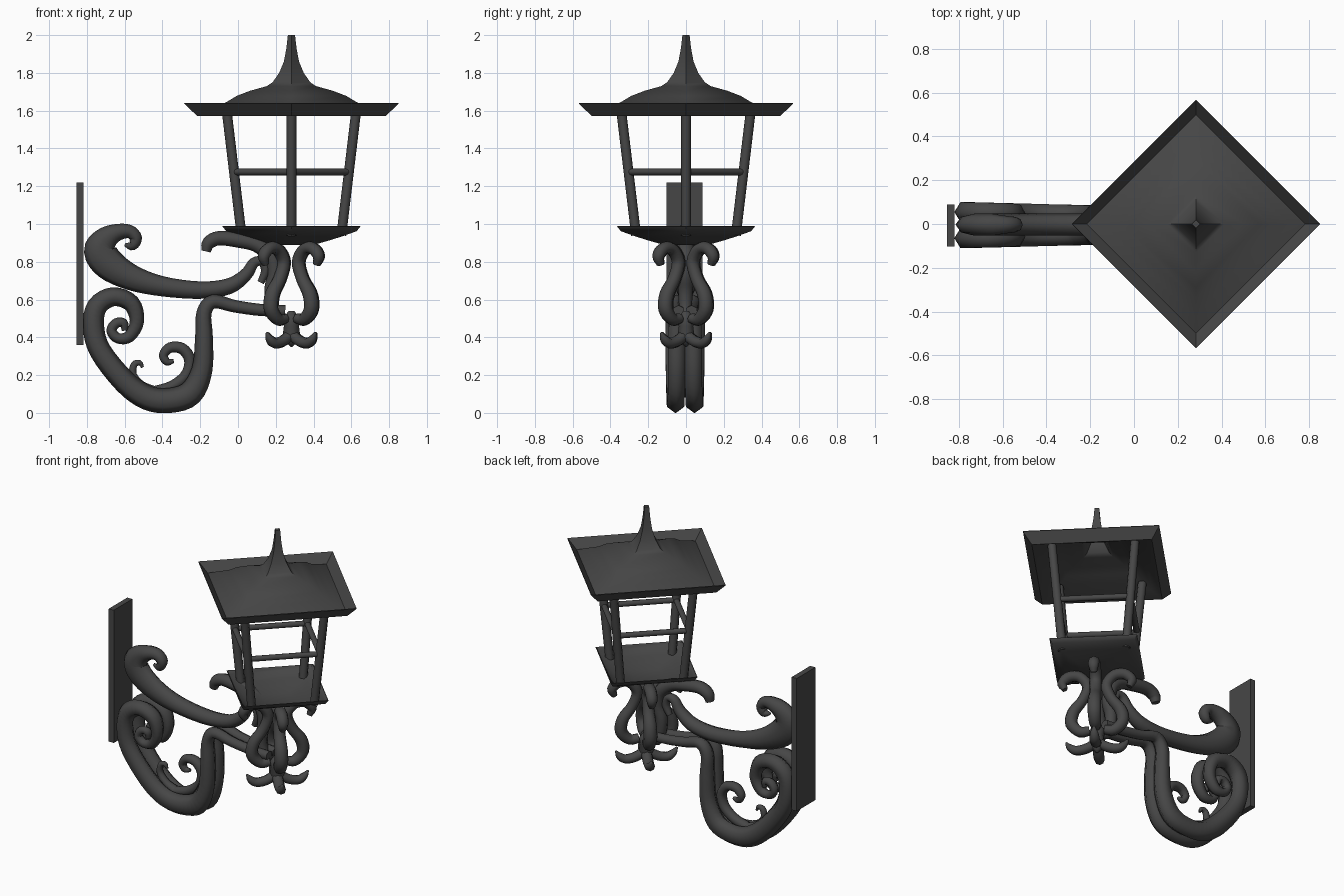
import bpy, bmesh, math
from mathutils import Vector, Matrix

if "Cube" in bpy.data.objects:
    bpy.data.objects.remove(bpy.data.objects["Cube"])

iron = bpy.data.materials.new("dark_iron")
iron.diffuse_color = (0.062, 0.062, 0.062, 1)
iron.use_nodes = True
iron.node_tree.nodes["Principled BSDF"].inputs["Base Color"].default_value = iron.diffuse_color
LX = 0.283  # lantern axis


def finish(name, bm, angle=40):
    bmesh.ops.recalc_face_normals(bm, faces=bm.faces)
    me = bpy.data.meshes.new(name)
    bm.to_mesh(me)
    bm.free()
    me.materials.append(iron)
    ob = bpy.data.objects.new(name, me)
    bpy.context.collection.objects.link(ob)
    bpy.ops.object.select_all(action='DESELECT')
    ob.select_set(True)
    bpy.context.view_layer.objects.active = ob
    bpy.ops.object.shade_smooth_by_angle(angle=math.radians(angle))
    return ob


def bridge(bm, rings):
    """Skin a list of vertex rings and cap both ends."""
    n = len(rings[0])
    for a, b in zip(rings, rings[1:]):
        for i in range(n):
            bm.faces.new((a[i], a[(i + 1) % n], b[(i + 1) % n], b[i]))
    bm.faces.new(rings[0])
    bm.faces.new(rings[-1][::-1])


def lathe(name, profile, sides, angle=40):
    bm = bmesh.new()
    rings = [[bm.verts.new((LX + r * math.cos(2 * math.pi * i / sides),
                            r * math.sin(2 * math.pi * i / sides), z))
              for i in range(sides)] for r, z in profile]
    bridge(bm, rings)
    return finish(name, bm, angle)


def smooth_path(pts, steps):
    """Catmull-Rom through (u, z, radius) points."""
    p = [Vector(q) for q in pts]
    p = [2 * p[0] - p[1]] + p + [2 * p[-1] - p[-2]]
    out = []
    for i in range(1, len(p) - 2):
        a, b, c, d = p[i - 1:i + 3]
        for s in range(steps):
            t = s / steps
            out.append(0.5 * (2 * b + (c - a) * t + (2 * a - 5 * b + 4 * c - d) * t * t
                              + (3 * b - a - 3 * c + d) * t ** 3))
    return out + [p[-2]]


def scroll(name, pts, side=lambda x: -0.003, turn=None, sides=8, steps=4, flat=0.05):
    """Tapered tube in the xz plane, optionally turned round the lantern axis."""
    bm = bmesh.new()
    path = smooth_path(pts, steps)
    rings = []
    for i, q in enumerate(path):
        d = path[min(i + 1, len(path) - 1)] - path[max(i - 1, 0)]
        n = Vector((-d.y, d.x)).normalized()
        r = max(q.z, 0.004)
        ry = min(1.08 * r, flat)
        ring = []
        for k in range(sides):
            a = 2 * math.pi * k / sides
            c = r * math.cos(a)
            ring.append(bm.verts.new((q.x + n.x * c, side(q.x) + ry * math.sin(a),
                                      q.y + n.y * c)))
        rings.append(ring)
    bridge(bm, rings)
    if turn is not None:
        bmesh.ops.transform(bm, verts=bm.verts, matrix=Matrix.Translation((LX, 0, 0))
                            @ Matrix.Rotation(turn, 4, 'Z'))
    return finish(name, bm, 75)


def rod(name, a, b, r, sides=8):
    a, b = Vector(a), Vector(b)
    bm = bmesh.new()
    bmesh.ops.create_cone(bm, cap_ends=True, segments=sides, radius1=r, radius2=r,
                          depth=(b - a).length)
    m = Matrix.Translation((a + b) / 2) @ (b - a).to_track_quat('Z', 'Y').to_matrix().to_4x4()
    bmesh.ops.transform(bm, verts=bm.verts, matrix=m)
    return finish(name, bm, 50)


# Wall plate
bm = bmesh.new()
bmesh.ops.create_cube(bm, size=1)
bmesh.ops.transform(bm, verts=bm.verts, matrix=Matrix.Translation((-0.837, -0.007, 0.79))
                    @ Matrix.Diagonal((0.036, 0.19, 0.86, 1)))
finish("wall_plate", bm)

# Lantern roof: thin square shell with upturned brim and spire
roof = [(0.50, 1.583), (0.43, 1.612), (0.345, 1.645), (0.29, 1.678), (0.22, 1.705),
        (0.13, 1.73), (0.10, 1.75), (0.065, 1.80), (0.04, 1.86), (0.027, 1.93), (0.019, 2.0)]
inner = [(max(r - 0.008, 0.004), z - 0.008) for r, z in roof[:-1]]
lathe("roof", inner[::-1] + [(0.50, 1.573), (0.568, 1.637), (0.566, 1.641)] + roof, 4, 50)

# Lantern floor: shallow square dish
dish = [(0.12, 0.89), (0.20, 0.913), (0.27, 0.935), (0.345, 0.962)]
lathe("lantern_floor", dish + [(0.366, 0.988), (0.361, 0.99)]
      + [(r - 0.004, z + 0.007) for r, z in dish[::-1]], 4, 50)


# Corner posts and the ring of cross bars
def corner(i, r, z):
    a = i * math.pi / 2
    return (LX + r * math.cos(a), r * math.sin(a), z)


for i in range(4):
    rod(f"corner_post_{i}", corner(i, 0.264, 0.94), corner(i, 0.346, 1.625), 0.026)
    rod(f"cross_bar_{i}", corner(i, 0.305, 1.275), corner(i + 1, 0.305, 1.275), 0.018)

# Four S scrolls on the diagonals holding up the floor
s_curve = [(0.19, 0.785, .018), (0.205, 0.83, .03), (0.165, 0.87, .033), (0.10, 0.865, .033),
           (0.055, 0.80, .033), (0.085, 0.71, .033), (0.14, 0.63, .037), (0.15, 0.55, .037),
           (0.10, 0.495, .033), (0.045, 0.50, .028)]
for i in range(4):
    scroll(f"support_scroll_{i}", s_curve, turn=(i + 0.5) * math.pi / 2)
# Larger scroll on the wall side
scroll("large_support_scroll",
       [(-0.17, 0.855, .025), (-0.155, 0.90, .035), (-0.10, 0.925, .038), (0.0, 0.915, .04),
        (0.10, 0.89, .04), (0.175, 0.83, .045), (0.195, 0.74, .042), (0.175, 0.65, .036),
        (0.18, 0.56, .032), (0.21, 0.50, .03), (0.25, 0.50, .025)])

# Bottom finial with four upturned leaves
lathe("finial", [(0.006, 0.35), (0.03, 0.375), (0.045, 0.42), (0.04, 0.46), (0.05, 0.49),
                 (0.03, 0.52), (0.015, 0.54)], 10, 50)
for i in range(4):
    scroll(f"finial_leaf_{i}", [(0.01, 0.41, .03), (0.07, 0.378, .03), (0.125, 0.37, .028),
                                (0.16, 0.392, .022), (0.182, 0.425, .006)],
           turn=(i + 0.5) * math.pi / 2)

# Upper arm
scroll("upper_arm",
       [(-0.60, 0.89, .008), (-0.56, 0.885, .026), (-0.54, 0.925, .032), (-0.575, 0.96, .036),
        (-0.64, 0.955, .046), (-0.70, 0.92, .066), (-0.73, 0.86, .086), (-0.68, 0.785, .085),
        (-0.56, 0.715, .068), (-0.40, 0.67, .053), (-0.20, 0.65, .046), (-0.05, 0.67, .042),
        (0.04, 0.73, .034), (0.085, 0.795, .028), (0.13, 0.80, .025), (0.145, 0.75, .024),
        (0.12, 0.69, .018)])

# Paired lower arms ending in spirals
for tag, s in (("front", -1), ("back", 1)):
    scroll(f"{tag}_lower_arm",
           [(-0.60, 0.435, .015), (-0.605, 0.475, .024), (-0.645, 0.475, .026),
            (-0.67, 0.435, .027), (-0.635, 0.395, .028), (-0.575, 0.405, .032),
            (-0.535, 0.485, .038), (-0.565, 0.58, .046), (-0.66, 0.615, .05),
            (-0.745, 0.565, .054), (-0.765, 0.46, .056), (-0.73, 0.33, .058),
            (-0.60, 0.165, .062), (-0.48, 0.08, .065), (-0.36, 0.066, .066),
            (-0.25, 0.105, .066), (-0.19, 0.23, .055), (-0.18, 0.40, .047),
            (-0.18, 0.53, .04), (-0.13, 0.59, .037), (-0.02, 0.565, .033),
            (0.12, 0.545, .032), (0.25, 0.54, .03)],
           side=lambda x: -0.005 + s * (0.048 - 0.025 * (x + 0.3)), sides=6, flat=0.052)

# Single curls growing inside the lower arms
scroll("inner_curl",
       [(-0.45, 0.11, .03), (-0.35, 0.14, .03), (-0.275, 0.20, .03), (-0.255, 0.28, .03),
        (-0.295, 0.34, .03), (-0.36, 0.345, .028), (-0.395, 0.305, .024),
        (-0.375, 0.27, .02), (-0.34, 0.275, .01)])
scroll("small_curl",
       [(-0.44, 0.11, .03), (-0.51, 0.145, .024), (-0.555, 0.20, .02),
        (-0.55, 0.255, .018), (-0.52, 0.265, .014), (-0.505, 0.24, .007)])
